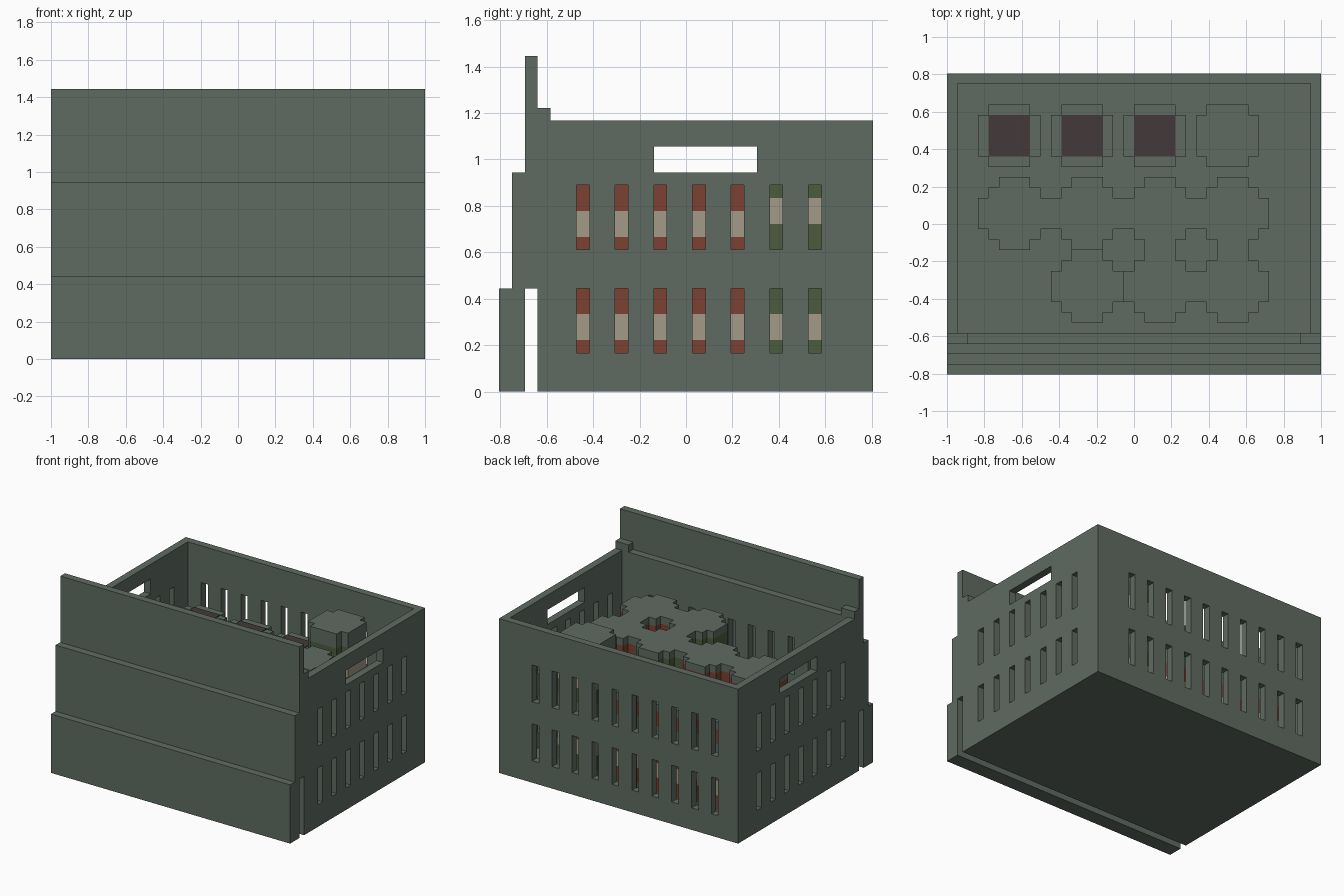
import bpy
import bmesh
from mathutils import Vector

U = 1 / 18  # one grid step

if "Cube" in bpy.data.objects:
    bpy.data.objects.remove(bpy.data.objects["Cube"], do_unlink=True)


def material(name, rgb):
    mat = bpy.data.materials.new(name)
    mat.use_nodes = True
    mat.diffuse_color = (*rgb, 1)
    mat.node_tree.nodes["Principled BSDF"].inputs["Base Color"].default_value = (*rgb, 1)
    return mat


GREY = material("grey_green", (0.114, 0.147, 0.12))
RED = material("brick_red", (0.205, 0.053, 0.034))
GREEN = material("leaf_green", (0.072, 0.107, 0.048))
CREAM = material("label_cream", (0.366, 0.328, 0.246))
DARK = material("dark_maroon", (0.056, 0.041, 0.041))


def place(x, y, z):
    """Grid steps from the front right bottom corner to scene units."""
    return Vector((x * U - 1, y * U - 14.5 * U, z * U))


def finish(name, bm, mats):
    bmesh.ops.recalc_face_normals(bm, faces=bm.faces)
    mesh = bpy.data.meshes.new(name)
    bm.to_mesh(mesh)
    bm.free()
    for mat in mats:
        mesh.materials.append(mat)
    obj = bpy.data.objects.new(name, mesh)
    bpy.context.collection.objects.link(obj)
    return obj


def boxes(name, spans, mat=GREY):
    """One object made of boxes, each given by its low and high corner."""
    bm = bmesh.new()
    for low, high in spans:
        a, b = place(*low), place(*high)
        for v in bmesh.ops.create_cube(bm, size=1)["verts"]:
            v.co = Vector([(a[i] + b[i]) / 2 + v.co[i] * (b[i] - a[i]) for i in range(3)])
    return finish(name, bm, [mat])


def cut(obj, spans):
    """Subtract boxes from an object and drop the cutter."""
    cutter = boxes("cutter", spans)
    cutter.hide_render = True
    mod = obj.modifiers.new("cut", "BOOLEAN")
    mod.operation, mod.solver, mod.object = "DIFFERENCE", "EXACT", cutter
    bpy.context.view_layer.update()
    result = bpy.data.meshes.new_from_object(
        obj.evaluated_get(bpy.context.evaluated_depsgraph_get()))
    obj.modifiers.clear()
    obj.data = result
    bpy.data.objects.remove(cutter, do_unlink=True)


# Crate: hollow box with two rows of slots and side handles
SLOT_ROWS = ((3, 8), (11, 16))
crate = boxes("crate", [((0, 3, 0), (36, 29, 21))])
cut(crate, [((1, 4, 1), (35, 28, 23))])
cut(crate, [((x, 2, lo), (x + 1, 30, hi))
            for x in range(3, 31, 3) for lo, hi in SLOT_ROWS])
cut(crate, [((-1, y, lo), (37, y + 1, hi))
            for y in range(6, 25, 3) for lo, hi in SLOT_ROWS]
    + [((-1, 12, 17), (37, 20, 19))])

# Overlapping front boards and the corner tabs behind them
boxes("lower_front_board", [((0, 0, 0), (36, 2, 8))])
boxes("middle_front_board", [((0, 1, 8), (36, 3, 17))])
boxes("upper_front_board", [((0, 2, 17), (36, 3, 26))])
boxes("corner_tabs", [((x, 3, 21), (x + 2, 4, 22)) for x in (0, 34)])


def container(name, x, y, z, insets, bands):
    """Stepped round prism: insets give the outline, bands the stacked colours."""
    n = len(insets)
    left = [(inset, row + step) for row, inset in enumerate(insets) for step in (0, 1)]
    loop = left + [(n - px, py) for px, py in reversed(left)]
    # Drop repeated and straight-line points
    loop = [p for i, p in enumerate(loop)
            if not any(loop[i - 1][k] == p[k] == loop[(i + 1) % len(loop)][k] for k in (0, 1))]
    mats = list(dict.fromkeys(mat for _, mat in bands))
    bm = bmesh.new()

    def ring(height):
        return [bm.verts.new(place(x + px, y + py, height)) for px, py in loop]

    below = ring(z)
    bm.faces.new(below)
    for height, mat in bands:
        z += height
        above = ring(z)
        for i in range(len(loop)):
            j = (i + 1) % len(loop)
            face = bm.faces.new((below[i], below[j], above[j], above[i]))
            face.material_index = mats.index(mat)
        below = above
    bm.faces.new(below)
    return finish(name, bm, mats)


WIDE = (2, 1, 0, 0, 0, 1, 2)
NARROW = (1, 0, 0, 0, 0, 1)


def labelled(colour, lid):
    return [(1, GREY), (2, colour), (2, CREAM), (2, colour), (lid, GREY)]


# Wide cans: rows of (y, column, colour, number stacked)
cans = [(12, 0, RED, 2), (12, 1, RED, 2), (12, 2, GREEN, 2), (12, 3, RED, 2),
        (5, 1, RED, 1), (5, 2, GREEN, 2), (5, 3, RED, 2)]
for y, col, colour, count in cans:
    for level in range(count):
        container("wide_can", 3 + 7 * col, y, 1 + 8 * level, WIDE, labelled(colour, 1))

# Narrow jars along the back, three topped by open tubs
for col in range(4):
    x = 3 + 7 * col
    colour = GREEN if col == 3 else RED
    container("jar", x, 20, 1, NARROW, labelled(colour, 2))
    if col == 3:
        container("upper_jar", x, 20, 10, NARROW, labelled(colour, 2))
    else:
        container("open_tub", x, 20, 10, NARROW, [(1, GREY), (2, colour), (1, GREY)])
        boxes("tub_contents", [((x + 1, 21, 14), (x + 5, 25, 14.1))], DARK)
